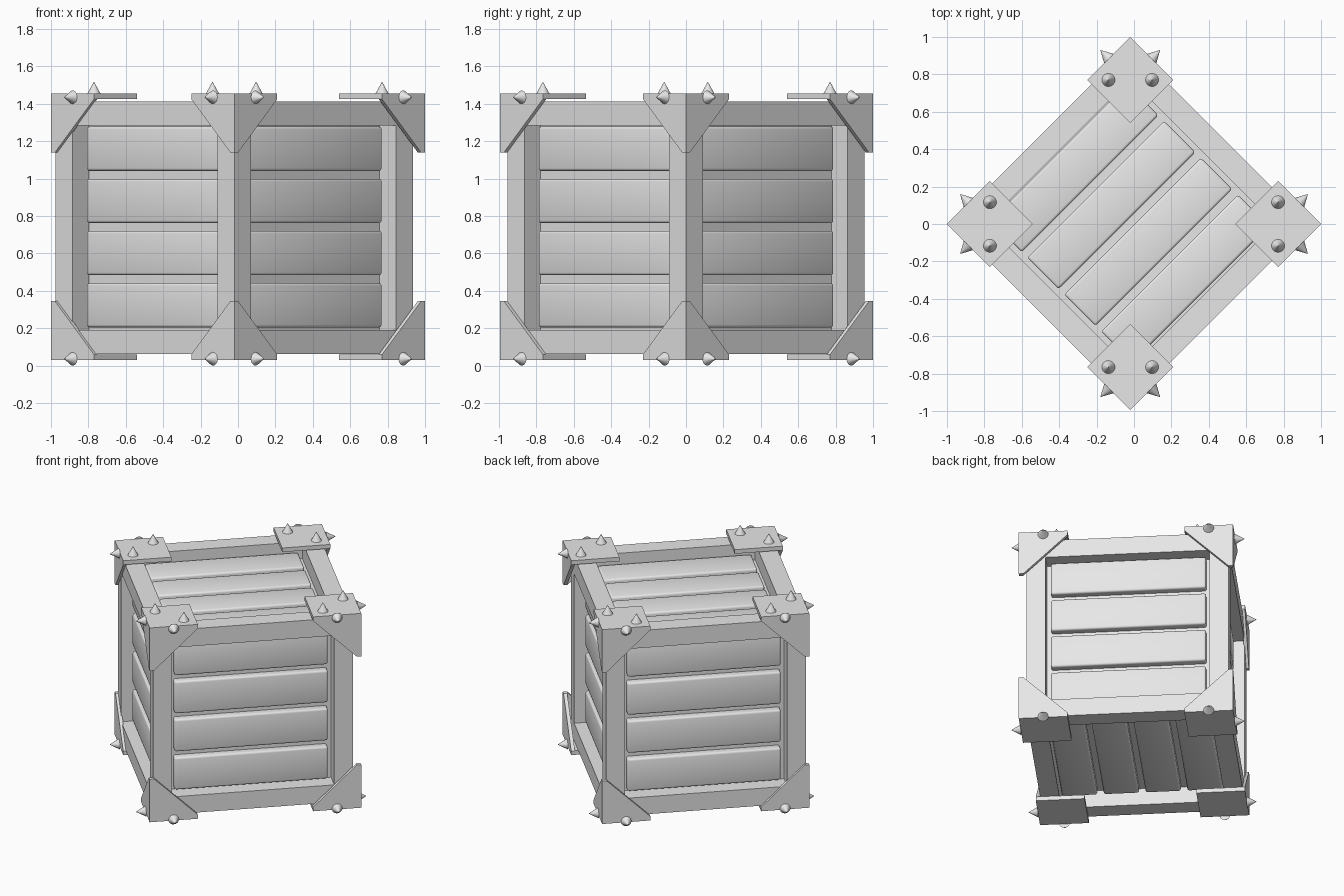
import bpy, bmesh, math
from mathutils import Matrix, Vector

if "Cube" in bpy.data.objects:
    bpy.data.objects.remove(bpy.data.objects["Cube"], do_unlink=True)

grey = bpy.data.materials.new("plain_grey")
grey.use_nodes = True
grey.diffuse_color = (0.8, 0.8, 0.8, 1)
grey.node_tree.nodes["Principled BSDF"].inputs["Base Color"].default_value = (0.8, 0.8, 0.8, 1)

HALF = 0.675      # half width of the frame
BEAM = 0.128      # beam thickness
MID = 0.7375      # height of the crate centre
TURN = Matrix.Rotation(math.radians(45), 4, 'Z')
CRATE = Matrix.Translation((-0.02, 0, MID)) @ TURN


def finish(name, bm, matrix, smooth=False):
    """Bake the transform and make an object from the bmesh."""
    bm.transform(matrix)
    bmesh.ops.recalc_face_normals(bm, faces=bm.faces)
    for f in bm.faces:
        f.smooth = smooth
    mesh = bpy.data.meshes.new(name)
    bm.to_mesh(mesh)
    bm.free()
    if smooth:
        mesh.set_sharp_from_angle(angle=math.radians(40))
    mesh.materials.append(grey)
    ob = bpy.data.objects.new(name, mesh)
    bpy.context.collection.objects.link(ob)
    return ob


def add_box(bm, lo, hi):
    lo, hi = Vector(lo), Vector(hi)
    size = Matrix.Diagonal((*(hi - lo), 1))
    bmesh.ops.create_cube(bm, size=1, matrix=Matrix.Translation((lo + hi) / 2) @ size)


def add_prism(bm, points, offset):
    """Extrude a flat outline along an offset."""
    face = bm.faces.new([bm.verts.new(p) for p in points])
    ext = bmesh.ops.extrude_face_region(bm, geom=[face], use_keep_orig=True)
    moved = [g for g in ext["geom"] if isinstance(g, bmesh.types.BMVert)]
    bmesh.ops.translate(bm, verts=moved, vec=offset)


def quarter(k):
    return Matrix.Rotation(math.radians(90 * k), 4, 'Z')


# Inner box behind the planks
bm = bmesh.new()
add_box(bm, [-0.553] * 3, [0.553] * 3)
finish("inner_box", bm, CRATE)

# Frame: an upright and two rails, repeated round the crate
inner = HALF - BEAM
for k in range(4):
    bm = bmesh.new()
    add_box(bm, (inner, inner, -HALF), (HALF, HALF, HALF))
    finish(f"frame_post_{k + 1}", bm, CRATE @ quarter(k))
    for label, z in (("top", inner), ("bottom", -HALF)):
        bm = bmesh.new()
        add_box(bm, (-inner, -HALF, z), (inner, -inner, z + BEAM))
        finish(f"{label}_rail_{k + 1}", bm, CRATE @ quarter(k))

# Four rounded planks on each of the six faces
sides = {f"side_{k + 1}": quarter(k) for k in range(4)}
sides["top"] = Matrix.Rotation(math.radians(-90), 4, 'X')
sides["bottom"] = Matrix.Rotation(math.radians(90), 4, 'X')
for label, spin in sides.items():
    for i in range(4):
        z = (i - 1.5) * 0.279 + 0.004
        bm = bmesh.new()
        add_box(bm, (-0.517, -0.605, z - 0.118), (0.517, -0.53, z + 0.118))
        bmesh.ops.bevel(bm, geom=bm.edges[:], offset=0.014, segments=3,
                        profile=0.5, affect='EDGES')
        finish(f"{label}_plank_{i + 1}", bm, CRATE @ spin, smooth=True)


def spike(name, base, direction, matrix):
    bm = bmesh.new()
    aim = Vector(direction).to_track_quat('Z', 'Y').to_matrix().to_4x4()
    bmesh.ops.create_cone(bm, cap_ends=True, segments=24, radius1=0.036,
                          radius2=0.001, depth=0.064,
                          matrix=Matrix.Translation((0, 0, 0.03)))
    bm.transform(Matrix.Translation(base) @ aim)
    finish(name, bm, matrix, smooth=True)


# Corner brackets: a square plate with two hanging gussets, plus spikes
WIDE, DROP, THICK, PLATE = 0.325, 0.315, 0.025, 0.03
tips = {"back": (-0.02, 1.0), "left": (-1.0, 0), "front": (-0.02, -0.995), "right": (1.0, 0)}
outline = [(0, -PLATE), (-WIDE, -PLATE), (-0.03, -DROP), (0, -DROP)]
for k, (label, (x, y)) in enumerate(tips.items()):
    for level, z, flip, rivet in (("top", 1.455, 1, -0.02), ("bottom", 0.03, -1, -0.007)):
        place = (Matrix.Translation((x, y, z)) @ TURN @ quarter(k)
                 @ Matrix.Diagonal((1, 1, flip, 1)))
        name = f"{level}_{label}"
        bm = bmesh.new()
        add_box(bm, (-WIDE, -WIDE, -PLATE), (0, 0, 0))
        add_prism(bm, [(0, a, b) for a, b in outline], (-THICK, 0, 0))
        add_prism(bm, [(a, 0, b) for a, b in outline], (0, -THICK, 0))
        finish(f"{name}_bracket", bm, place)
        spike(f"{name}_side_spike_1", (0, -WIDE / 2, rivet), (1, 0, 0), place)
        spike(f"{name}_side_spike_2", (-WIDE / 2, 0, rivet), (0, 1, 0), place)
        if level == "top":
            spike(f"{name}_upper_spike_1", (-0.08, -0.245, 0), (0, 0, 1), place)
            spike(f"{name}_upper_spike_2", (-0.245, -0.08, 0), (0, 0, 1), place)
